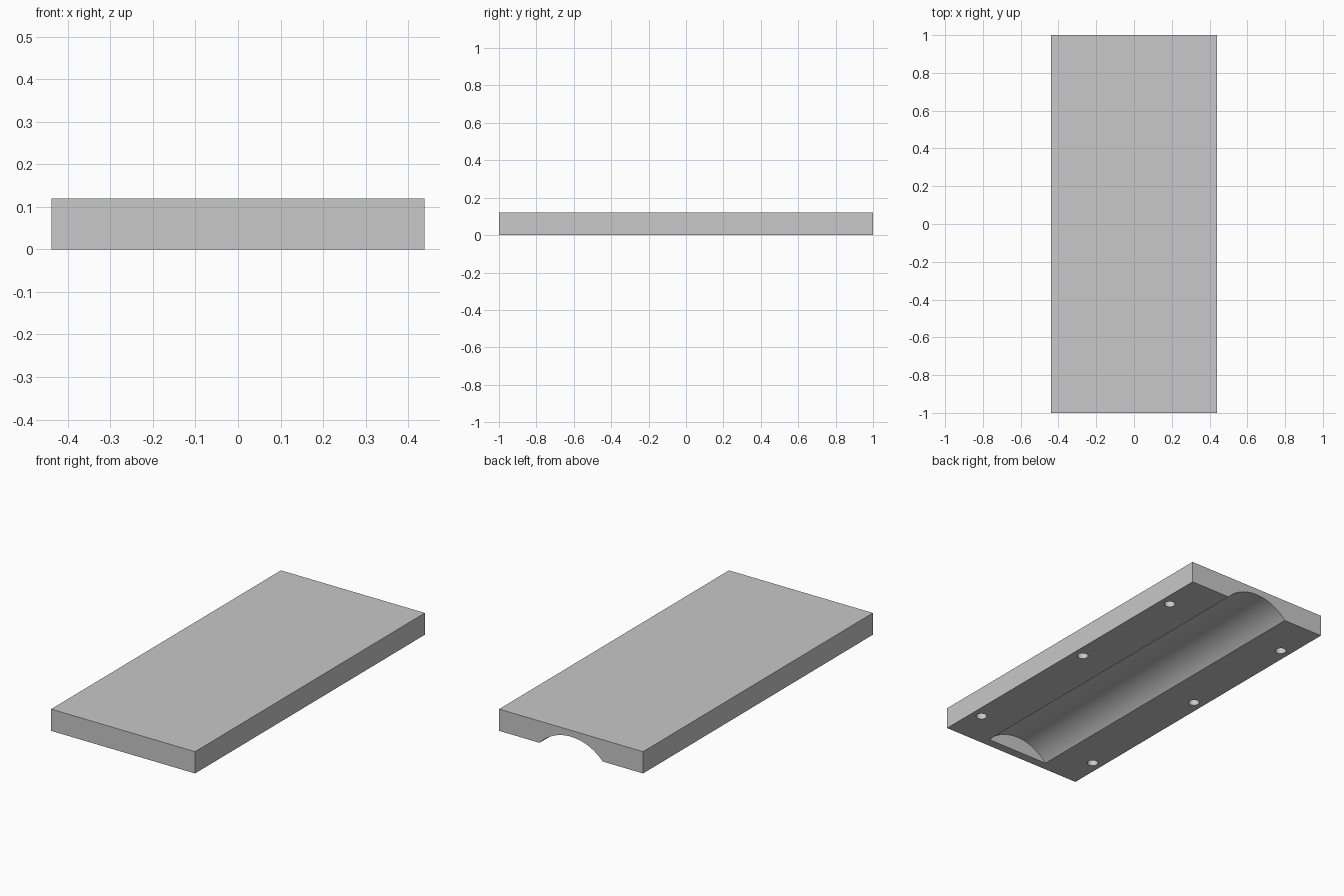
import bpy
import bmesh
import math
from mathutils import Matrix

WIDTH, LENGTH, THICK = 0.877, 2.0, 0.12
GROOVE_HALF, GROOVE_DEPTH, GROOVE_END = 0.192, 0.085, -0.95
HOLE_X, HOLE_Y, HOLE_RADIUS, HOLE_DEPTH = 0.38, (-0.79, 0.035, 0.743), 0.028, 0.08

cube = bpy.data.objects.get("Cube")
if cube:
    bpy.data.objects.remove(cube, do_unlink=True)

grey = bpy.data.materials.new("light grey")
grey.use_nodes = True
colour = (0.58, 0.58, 0.58, 1.0)
grey.diffuse_color = colour
grey.node_tree.nodes["Principled BSDF"].inputs["Base Color"].default_value = colour


def make_object(name, bm):
    mesh = bpy.data.meshes.new(name)
    bm.to_mesh(mesh)
    bm.free()
    mesh.materials.append(grey)
    obj = bpy.data.objects.new(name, mesh)
    bpy.context.collection.objects.link(obj)
    return obj


def add_cylinder(bm, radius, depth, matrix, segments):
    bmesh.ops.create_cone(bm, cap_ends=True, segments=segments, radius1=radius,
                          radius2=radius, depth=depth, matrix=matrix)


# Flat plate
bm = bmesh.new()
bmesh.ops.create_cube(bm, size=1, matrix=Matrix.Translation((0, 0, THICK / 2))
                      @ Matrix.Diagonal((WIDTH, LENGTH, THICK, 1)))
plate = make_object("plate", bm)

# Cutter for the round groove, open at the back and closed at the front
radius = (GROOVE_HALF ** 2 + GROOVE_DEPTH ** 2) / (2 * GROOVE_DEPTH)
back = LENGTH / 2 + 0.1
bm = bmesh.new()
add_cylinder(bm, radius, back - GROOVE_END,
             Matrix.Translation((0, (back + GROOVE_END) / 2, GROOVE_DEPTH - radius))
             @ Matrix.Rotation(math.pi / 2, 4, "X"), 128)
groove_cutter = make_object("groove_cutter", bm)

# Cutter for the two rows of blind screw holes
bm = bmesh.new()
for side in (-1, 1):
    for y in HOLE_Y:
        add_cylinder(bm, HOLE_RADIUS, 2 * HOLE_DEPTH,
                     Matrix.Translation((side * HOLE_X, y, 0)), 32)
hole_cutter = make_object("hole_cutter", bm)

# Cut the underside
bpy.context.view_layer.objects.active = plate
plate.select_set(True)
for cutter in (groove_cutter, hole_cutter):
    cut = plate.modifiers.new(cutter.name, "BOOLEAN")
    cut.operation = "DIFFERENCE"
    cut.solver = "EXACT"
    cut.object = cutter
    bpy.ops.object.modifier_apply(modifier=cut.name)
    bpy.data.objects.remove(cutter, do_unlink=True)

bpy.ops.object.shade_smooth_by_angle(angle=math.radians(30))
